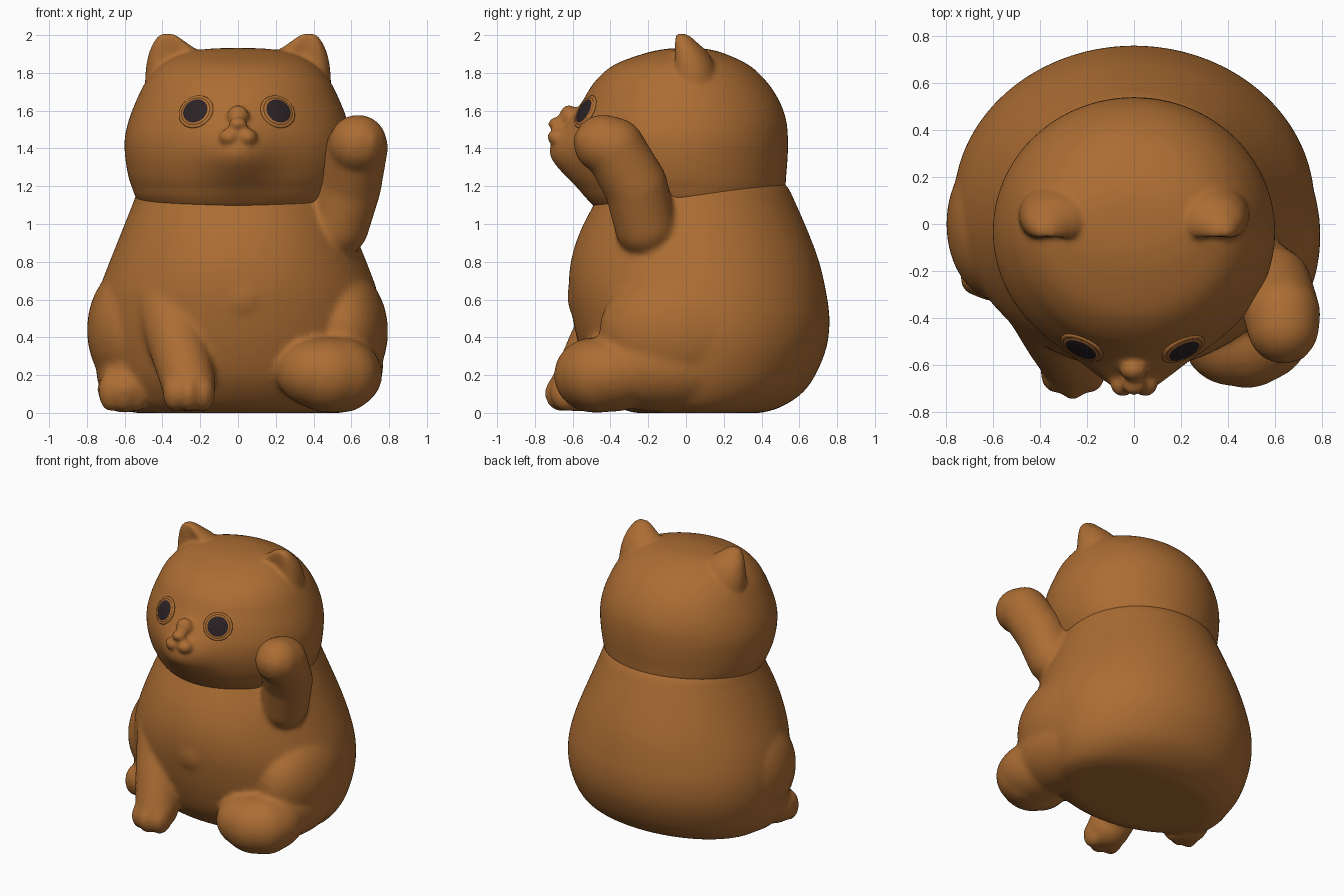
import bpy, bmesh
from math import cos, sin, tau, exp
from mathutils import Matrix, Vector

cube = bpy.data.objects.get("Cube")
if cube:
    bpy.data.objects.remove(cube, do_unlink=True)


def material(name, rgb):
    m = bpy.data.materials.new(name)
    m.use_nodes = True
    m.diffuse_color = (*rgb, 1)
    bsdf = next(n for n in m.node_tree.nodes if n.type == "BSDF_PRINCIPLED")
    bsdf.inputs["Base Color"].default_value = (*rgb, 1)
    return m


fur = material("caramel brown", (0.41, 0.152, 0.033))
dark = material("dark pupil", (0.024, 0.016, 0.018))


def ball(bm, centre, radii, segments=32):
    mat = Matrix.Translation(centre) @ Matrix.Diagonal((*radii, 1))
    bmesh.ops.create_uvsphere(bm, u_segments=segments, v_segments=segments // 2,
                              radius=1, matrix=mat)


def curved(rows, steps=6):
    """Smooth curve through the rows, so that lofts show no bands."""
    p = [rows[0], *rows, rows[-1]]
    out = []
    for a, b, c, d in zip(p, p[1:], p[2:], p[3:]):
        for k in range(steps):
            t = k / steps
            out.append([q + t / 2 * (r - o + t * (2 * o - 5 * q + 4 * r - s
                                                  + t * (3 * (q - r) + s - o)))
                        for o, q, r, s in zip(a, b, c, d)])
    return out + [rows[-1]]


def loft(bm, rows, hollow=0, n=72):
    """Stack of ellipses, each row: height, centre x, half width, front y, back y."""
    rings = []
    for z, cx, rx, yf, yb in curved(rows):
        ring = []
        for i in range(n):
            s = sin(tau * i / n)
            dent = 1 - hollow * s ** 4 if s < 0 else 1
            y = (yf + yb) / 2 + (yb - yf) / 2 * s * dent
            ring.append(bm.verts.new((cx + rx * cos(tau * i / n), y, z)))
        rings.append(ring)
    for a, b in zip(rings, rings[1:]):
        for i in range(n):
            j = (i + 1) % n
            bm.faces.new((a[i], a[j], b[j], b[i]))
    bm.faces.new(rings[0][::-1])
    bm.faces.new(rings[-1])


def limb(bm, points, steps=8):
    """Rounded limb through points of (x, y, z, radius)."""
    for p, q in zip(points, points[1:]):
        for k in range(steps + 1):
            x, y, z, r = Vector(p).lerp(Vector(q), k / steps)
            ball(bm, (x, y, z), (r, r, r), 24)


def add_object(name, bm, mats):
    mesh = bpy.data.meshes.new(name)
    bm.to_mesh(mesh)
    bm.free()
    for m in mats:
        mesh.materials.append(m)
    mesh.shade_smooth()
    ob = bpy.data.objects.new(name, mesh)
    bpy.context.scene.collection.objects.link(ob)
    return ob


def blend(ob, voxel, rounds):
    """Fuse overlapping shapes into one softly blended skin."""
    r = ob.modifiers.new("fuse", "REMESH")
    r.mode = "VOXEL"
    r.voxel_size = voxel
    r.use_smooth_shade = True
    s = ob.modifiers.new("soften", "SMOOTH")
    s.factor = 0.5
    s.iterations = rounds


# Torso, tucked under at the front
bm = bmesh.new()
loft(bm, [(0, 0, .55, -.27, .4), (.03, 0, .63, -.36, .5), (.1, 0, .69, -.44, .61),
          (.2, 0, .735, -.51, .685), (.35, 0, .765, -.565, .745), (.5, 0, .765, -.6, .76),
          (.65, 0, .735, -.62, .74), (.8, 0, .68, -.61, .705), (.95, 0, .62, -.565, .65),
          (1.1, 0, .56, -.49, .585), (1.2, 0, .52, -.43, .535), (1.26, 0, .45, -.36, .46)])
ball(bm, (.02, -.54, .62), (.15, .088, .15))

# Left hind leg: thigh, lower leg and broad foot
ball(bm, (.555, -.05, .43), (.24, .41, .335))
ball(bm, (.5, -.12, .25), (.27, .45, .245))
ball(bm, (.53, -.4, .205), (.235, .27, .2))
ball(bm, (.42, -.485, .21), (.215, .205, .185))
ball(bm, (.48, -.485, .2), (.22, .215, .2))
ball(bm, (.54, -.46, .2), (.21, .21, .2))

# Right hind leg: thigh and small foot
ball(bm, (-.57, 0, .44), (.23, .33, .335))
ball(bm, (-.56, 0, .22), (.19, .3, .215))
ball(bm, (-.6, -.17, .125), (.145, .16, .125))

# Right front leg, resting
limb(bm, [(-.34, -.19, .86, .22), (-.38, -.31, .62, .185), (-.315, -.465, .36, .16),
          (-.26, -.57, .15, .145)])

# Left front leg, raised
limb(bm, [(.53, -.215, .99, .165), (.59, -.265, 1.2, .17), (.63, -.38, 1.4, .165),
          (.635, -.44, 1.425, .155)])

# Toes
for k in (-1, 0, 1):
    ball(bm, (-.26 + .075 * k, -.66 + .03 * abs(k), .105), (.065, .09, .1), 20)
    ball(bm, (-.605 + .07 * k, -.255 + .02 * abs(k), .115), (.065, .07, .11), 20)
    ball(bm, (.64 + .055 * k, -.545 + .015 * abs(k), 1.435), (.05, .055, .075), 20)
blend(add_object("body", bm, [fur]), .0155, 14)

# Head, with the snout drawn out of the face
bm = bmesh.new()
loft(bm, [(1.05, 0, .4, -.34, .36), (1.085, 0, .485, -.465, .45), (1.135, 0, .537, -.515, .5),
          (1.19, 0, .56, -.545, .525), (1.25, 0, .58, -.573, .53), (1.35, 0, .597, -.6, .538),
          (1.45, 0, .6, -.602, .54), (1.55, 0, .578, -.58, .53), (1.65, 0, .54, -.54, .495),
          (1.75, 0, .49, -.485, .43), (1.84, 0, .41, -.385, .335), (1.9, 0, .3, -.23, .21),
          (1.925, 0, .18, -.12, .12), (1.932, 0, .05, -.03, .04)])
for v in bm.verts:
    if v.co.y < 0:
        v.co.y -= .12 * exp(-(v.co.x / .19) ** 2 - ((v.co.z - 1.385) / .165) ** 2)

# Nose, mouth and ears
ball(bm, (0, -.62, 1.57), (.06, .05, .06), 20)
ball(bm, (0, -.685, 1.53), (.05, .045, .035), 20)
for side in (-1, 1):
    ball(bm, (.048 * side, -.68, 1.46), (.055, .055, .045), 20)
    loft(bm, [(1.62, .33 * side, .165, -.1, .19), (1.8, .33 * side, .16, -.1, .165),
              (1.9, .335 * side, .138, -.093, .12), (1.96, .36 * side, .088, -.082, .06),
              (1.995, .372 * side, .05, -.07, .02), (2.008, .375 * side, .02, -.055, -.01)],
         hollow=.4)
head = add_object("head", bm, [fur])
blend(head, .013, 6)

# Eyes, set on the face surface
graph = bpy.context.evaluated_depsgraph_get()
face = head.evaluated_get(graph)
for x, label in ((.21, "left"), (-.222, "right")):
    hit, spot, normal, _ = face.ray_cast(Vector((x, -2, 1.594)), Vector((0, 1, 0)))
    pose = normal.to_track_quat("Z", "Y").to_matrix().to_4x4()
    pose.translation = spot

    bm = bmesh.new()
    ball(bm, (0, 0, 0), (.088, .085, .018), 48)
    for f in bm.faces:
        c = f.calc_center_median()
        f.material_index = int(c.z > 0 and c.xy.length < .067)
    add_object(label + "_eye", bm, [fur, dark]).matrix_world = pose

    # Eyelid rim
    bm = bmesh.new()
    n, m = 40, 10
    rim = [[bm.verts.new(((.088 + .011 * cos(tau * j / m)) * cos(tau * i / n),
                          (.084 + .011 * cos(tau * j / m)) * sin(tau * i / n),
                          .008 * sin(tau * j / m))) for j in range(m)] for i in range(n)]
    for i in range(n):
        for j in range(m):
            a, b = rim[i], rim[(i + 1) % n]
            bm.faces.new((a[j], b[j], b[(j + 1) % m], a[(j + 1) % m]))
    add_object(label + "_eyelid", bm, [fur]).matrix_world = pose
